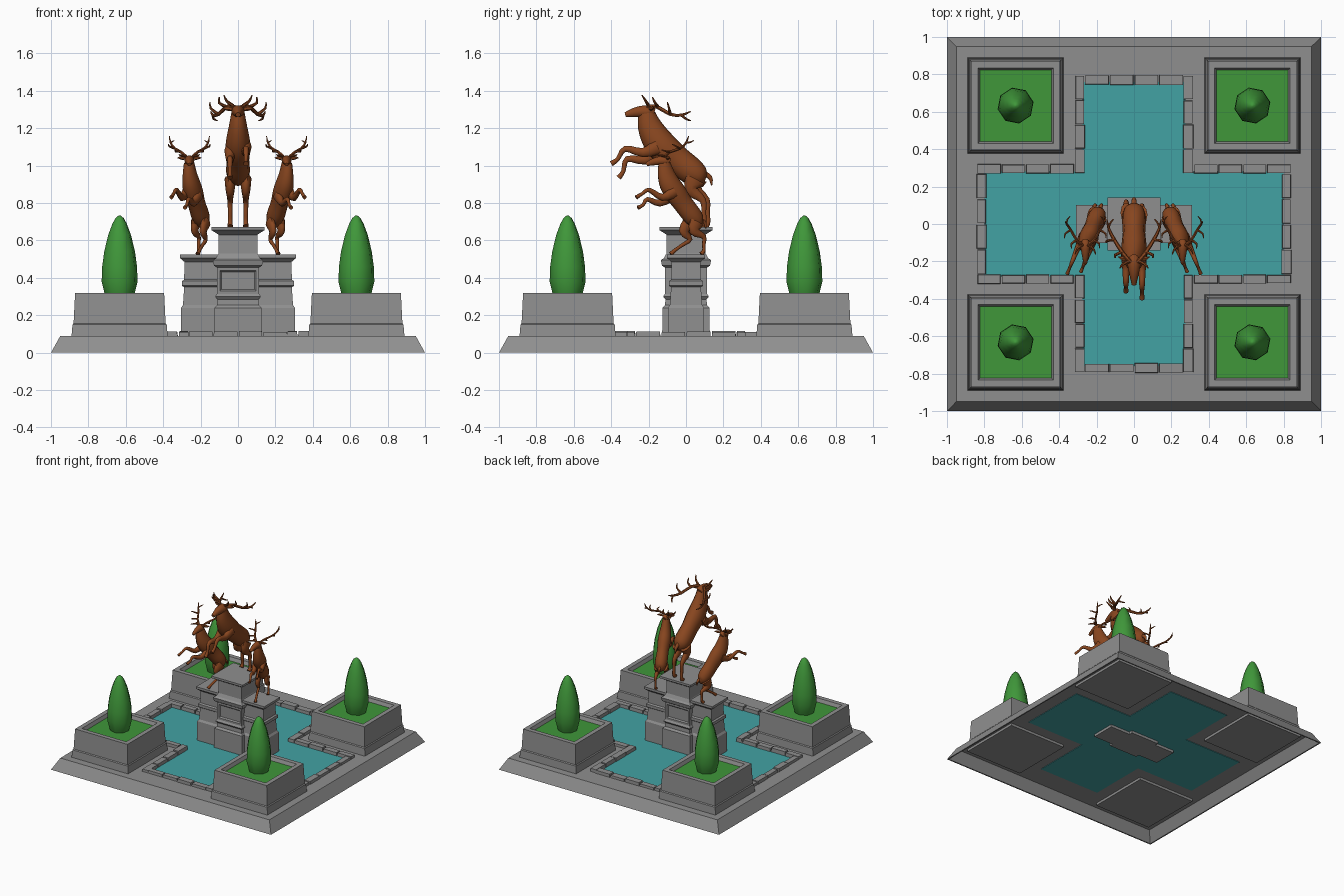
import bpy, bmesh, math, random
from mathutils import Vector, Matrix

if "Cube" in bpy.data.objects:
    bpy.data.objects.remove(bpy.data.objects["Cube"])
random.seed(4)

def material(name, rgb):
    m = bpy.data.materials.new(name)
    m.diffuse_color = (*rgb, 1)
    m.use_nodes = True
    m.node_tree.nodes["Principled BSDF"].inputs["Base Color"].default_value = m.diffuse_color
    return m

STONE = material("grey stone", (0.275, 0.275, 0.275))
WATER = material("teal water", (0.055, 0.36, 0.37))
GREEN = material("leaf green", (0.05, 0.31, 0.042))
BRONZE = material("brown bronze", (0.25, 0.062, 0.014))

def finish(bm, name, mat, smooth=None):
    bmesh.ops.recalc_face_normals(bm, faces=bm.faces)
    me = bpy.data.meshes.new(name)
    bm.to_mesh(me)
    bm.free()
    me.materials.append(mat)
    ob = bpy.data.objects.new(name, me)
    bpy.context.collection.objects.link(ob)
    if smooth:
        bpy.ops.object.select_all(action='DESELECT')
        ob.select_set(True)
        bpy.context.view_layer.objects.active = ob
        bpy.ops.object.shade_smooth_by_angle(angle=math.radians(smooth))
    return ob

def loft(bm, rings):
    """Skin a list of equal-length vertex rings and cap both ends."""
    rows = [[bm.verts.new(p) for p in r] for r in rings]
    n = len(rows[0])
    for a, b in zip(rows, rows[1:]):
        for i in range(n):
            bm.faces.new((a[i], a[(i + 1) % n], b[(i + 1) % n], b[i]))
    bm.faces.new(rows[0])
    bm.faces.new(rows[-1])

def stack(bm, cx, cy, profile):
    """Rectangular moulding, profile rows are (z, half x, half y)."""
    loft(bm, [[(cx + sx * hx, cy + sy * hy, z) for sx, sy in
               ((-1, -1), (1, -1), (1, 1), (-1, 1))] for z, hx, hy in profile])

def cross(bm, ax, ay, wx, wy, z0, z1):
    """Plus-shaped solid: arms reach ax, ay; half widths wx, wy."""
    q = [(wx, ay), (wx, wy), (ax, wy)]
    pts = (q + [(x, -y) for x, y in q[::-1]] + [(-x, -y) for x, y in q]
           + [(-x, y) for x, y in q[::-1]])
    loft(bm, [[(x, y, z) for x, y in pts] for z in (z0, z1)])

CORNERS = [(sx * 0.633, sy * 0.633) for sx in (-1, 1) for sy in (-1, 1)]

# Plinth, hollow underneath, with the pool opening cut out
bm = bmesh.new()
stack(bm, 0, 0, [(z, h, h) for z, h in ((0.08, .942), (0, .99), (0, 1), (0.09, 0.95))])
base = finish(bm, "plinth", STONE)
bm = bmesh.new()
cross(bm, 0.80, 0.76, 0.275, 0.28, -0.1, 0.2)
cutter = finish(bm, "pool_cutter", STONE)
cutter.hide_render = True
cutter.hide_set(True)
cut = base.modifiers.new("pool", 'BOOLEAN')
cut.operation, cut.object, cut.solver = 'DIFFERENCE', cutter, 'EXACT'

# Water
bm = bmesh.new()
cross(bm, 0.80, 0.76, 0.275, 0.28, 0.076, 0.084)
finish(bm, "pool_water", WATER)

# Curb stones round the pool
def curb_run(bm, a, b, fixed, along_x):
    n = max(2, round(abs(b - a) / 0.135))
    step = (b - a) / n
    for i in range(n):
        mid = a + (i + 0.5) * step
        hl = abs(step) / 2 - random.uniform(0.001, 0.004)
        hw = 0.025 + random.uniform(-0.003, 0.003)
        hx, hy = (hl, hw) if along_x else (hw, hl)
        cx, cy = (mid, fixed) if along_x else (fixed, mid)
        top = 0.113 + random.uniform(-0.004, 0.004)
        stack(bm, cx, cy, [(0.08, hx, hy), (top, hx - 0.002, hy - 0.002)])

bm = bmesh.new()
for s in (-1, 1):
    curb_run(bm, -0.265, 0.265, s * 0.77, True)
    curb_run(bm, -0.27, 0.27, s * 0.815, False)
    for t in (-1, 1):
        curb_run(bm, s * 0.32, s * 0.84, t * 0.295, True)
        curb_run(bm, t * 0.27, t * 0.795, s * 0.29, False)
finish(bm, "curb_stones", STONE)

# Corner planters, grass and clipped trees
PLANTER = [(0.06, .257), (0.09, .257), (0.15, .252), (0.157, .246), (0.32, .238),
           (0.32, .202), (0.285, .188)]
TREE = [(0.28, .07), (0.32, .083), (0.38, .098), (0.46, .095), (0.54, .084),
        (0.63, .062), (0.69, .039), (0.72, .022), (0.733, .006)]
for k, (x, y) in enumerate(CORNERS):
    bm = bmesh.new()
    stack(bm, x, y, [(z, h, h) for z, h in PLANTER])
    finish(bm, f"planter_{k}", STONE)
    bm = bmesh.new()
    stack(bm, x, y, [(0.284, .189, .189), (0.292, .191, .191)])
    finish(bm, f"planter_grass_{k}", GREEN)
    bm = bmesh.new()
    loft(bm, [[(x + r * math.cos(i * math.tau / 8 + 0.2), y + r * math.sin(i * math.tau / 8 + 0.2), z)
               for i in range(8)] for z, r in TREE])
    finish(bm, f"clipped_tree_{k}", GREEN, 50)

# Stepped pedestal: tall centre with a sunken panel, lower wings
bm = bmesh.new()
stack(bm, 0, 0, [(z, h, h) for z, h in (
    (0.055, .128), (0.24, .125), (0.255, .112), (0.285, .110), (0.30, .122), (0.315, .112),
    (0.455, .112), (0.465, .128), (0.495, .135), (0.505, .118), (0.53, .105),
    (0.63, .103), (0.645, .125), (0.655, .143), (0.672, .143))])
bmesh.ops.recalc_face_normals(bm, faces=bm.faces)
panels = [f for f in bm.faces if abs(f.normal.y) > 0.9 and 0.37 < f.calc_center_median().z < 0.40]
bmesh.ops.inset_individual(bm, faces=panels, thickness=0.022, depth=0)
bmesh.ops.inset_individual(bm, faces=panels, thickness=0.012, depth=-0.010)
finish(bm, "pedestal_centre", STONE)
for s, side in ((-1, "left"), (1, "right")):
    bm = bmesh.new()
    stack(bm, s * 0.20, 0, [(z, h, h - 0.008) for z, h in (
        (0.055, .106), (0.24, .104), (0.255, .094), (0.35, .088), (0.358, .100),
        (0.382, .100), (0.39, .088), (0.485, .086), (0.498, .100), (0.505, .11), (0.524, .11))])
    finish(bm, f"pedestal_wing_{side}", STONE)

# Organic tube along a smoothed path; rows are (x, y, z, half width, half depth)
def tube(bm, M, rows, ref=(1, 0, 0), sides=10, sub=3):
    P = [tuple(r) if len(r) == 5 else (*r, r[3]) for r in rows]
    E = [P[0]] + P + [P[-1]]
    path = []
    for i in range(1, len(E) - 2):
        p0, p1, p2, p3 = E[i - 1:i + 3]
        for k in range(sub):
            t = k / sub
            path.append([0.5 * (2 * b + (c - a) * t + (2 * a - 5 * b + 4 * c - d) * t * t
                                + (3 * b - a - 3 * c + d) * t ** 3)
                         for a, b, c, d in zip(p0, p1, p2, p3)])
    path.append(list(P[-1]))
    rings = []
    for i, p in enumerate(path):
        c = Vector(p[:3])
        tan = (Vector(path[min(i + 1, len(path) - 1)][:3]) - Vector(path[max(i - 1, 0)][:3])).normalized()
        u = Vector(ref)
        u = (u - tan * u.dot(tan)).normalized()
        v = tan.cross(u)
        rings.append([M @ (c + u * p[3] * math.cos(a) + v * p[4] * math.sin(a))
                      for a in (j * math.tau / sides for j in range(sides))])
    loft(bm, rings)

# Antler of one side, relative to the skull top: main beam then tines
BEAM = [(.018, -.005, .0, .011), (.06, .045, .0, .011), (.105, .115, -.04, .010),
        (.135, .175, -.045, .008), (.145, .225, -.025, .003)]
TINES = [[(.025, 0, .005, .009), (.06, -.015, .03, .008), (.075, -.035, .062, .003)],
         [(.062, .05, 0, .009), (.10, .035, .02, .008), (.10, .02, .052, .003)],
         [(.105, .115, -.04, .009), (.145, .11, -.01, .007), (.15, .10, .025, .003)],
         [(.135, .175, -.045, .007), (.13, .20, -.065, .006), (.11, .225, -.075, .003)]]

LEG_R = [(.030, .056), (.024, .038), (.015, .019), (.012, .013), (.012, .013), (.015, .018)]
ARM_R = [(.030, .044), (.021, .026), (.015, .017), (.011, .012), (.014, .016)]
BODY_R = [(.022, .03), (.052, .055), (.064, .073), (.060, .075), (.067, .082), (.062, .078),
          (.048, .064), (.036, .045)]
HEAD_R = [(.022, .025), (.036, .037), (.029, .031), (.019, .022), (.013, .013)]

def stag(name, M, body, head, hind, fore, s, tilt, turn):
    bm = bmesh.new()
    chain = lambda x, pts, rad: [(x, y, z, a * s, b * s) for (y, z), (a, b) in zip(pts, rad)]
    tube(bm, M, chain(0, body, BODY_R), sides=12)
    # tail
    y, z = body[0]
    tube(bm, M, [(0, y - .01, z + .03 * s, .016 * s), (0, y + .025 * s, z + .005, .012 * s),
                 (0, y + .032 * s, z - .035 * s, .004)])
    # head, turned about the skull
    y, z = head[1]
    skull = Matrix.Translation((0, y, z))
    H = M @ skull @ Matrix.Rotation(turn, 4, 'Z') @ skull.inverted()
    tube(bm, H, chain(0, head, HEAD_R))
    A = H @ Matrix.Translation((0, y, z + .028 * s)) @ Matrix.Rotation(tilt, 4, 'X') @ Matrix.Scale(s, 4)
    for side, leg, arm in zip((-1, 1), hind, fore):
        tube(bm, M, chain(side * .042 * s, leg, LEG_R))
        tube(bm, M, chain(side * .043 * s, arm, ARM_R))
        for line in [BEAM] + TINES:
            tube(bm, A, [(side * px, py, pz, r) for px, py, pz, r in line], (side, -1, 0.2), 6, 2)
        # ear
        tube(bm, H, [(side * .025 * s, y + .01, z + .015 * s, .008 * s), (side * .055 * s, y + .015, z + .02 * s, .014 * s),
                     (side * .085 * s, y + .025, z + .02 * s, .002)], (0, 0, 1), 6, 2)
    finish(bm, name, BRONZE, 50)

# Centre stag
stag("stag_centre", Matrix.Identity(4),
     [(.105, .93), (.08, .94), (.03, .97), (-.045, 1.03), (-.115, 1.09), (-.16, 1.145), (-.195, 1.215), (-.21, 1.28)],
     [(-.17, 1.28), (-.20, 1.287), (-.25, 1.288), (-.295, 1.28), (-.325, 1.272)],
     [[(.06, .93), (.05, .87), (.11, .815), (.115, .75), (.118, .70), (.105, .675)],
      [(.05, .93), (.03, .87), (.09, .815), (.095, .75), (.098, .70), (.083, .675)]],
     [[(-.14, 1.08), (-.22, 1.03), (-.315, 1.035), (-.335, .97), (-.36, .935)],
      [(-.15, 1.10), (-.23, 1.07), (-.325, 1.09), (-.365, 1.035), (-.40, 1.01)]], 1.0, 0, 0)

# Flanking stags: one pose, mirrored
for s, side in ((1, "left"), (-1, "right")):
    M = (Matrix.Scale(s, 4, (1, 0, 0)) @ Matrix.Translation((-.215, 0, 0))
         @ Matrix.Rotation(math.radians(-22), 4, 'Z'))
    stag(f"stag_{side}", M,
         [(.09, .69), (.07, .70), (.035, .735), (-.015, .795), (-.06, .855), (-.095, .905), (-.115, .96), (-.125, 1.015)],
         [(-.095, 1.02), (-.12, 1.027), (-.16, 1.025), (-.20, 1.015), (-.22, 1.005)],
         [[(.05, .70), (.035, .65), (.09, .62), (.09, .58), (.09, .545), (.075, .527)],
          [(.04, .70), (.00, .65), (.035, .605), (-.01, .575), (-.055, .545), (-.075, .527)]],
         [[(-.08, .86), (-.15, .83), (-.225, .87), (-.265, .85), (-.30, .83)],
          [(-.07, .84), (-.14, .80), (-.21, .82), (-.235, .79), (-.265, .775)]],
         0.74, math.radians(48), math.radians(22))
